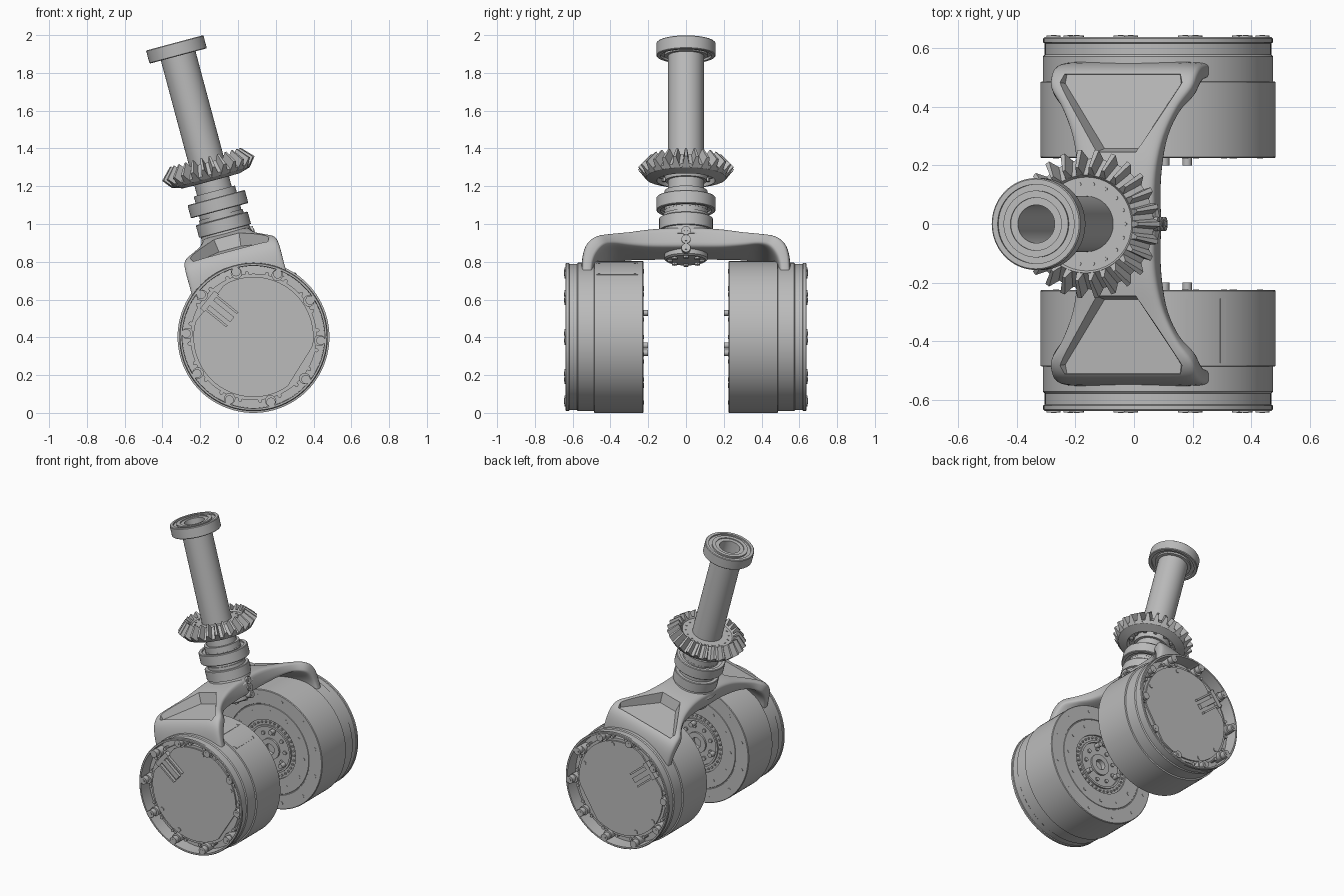
import bpy, bmesh
from math import sin, cos, pi, radians
from mathutils import Matrix, Vector

cube = bpy.data.objects.get("Cube")
if cube:
    bpy.data.objects.remove(cube, do_unlink=True)

grey = bpy.data.materials.new("machined_grey")
grey.use_nodes = True
COLOUR = (0.5, 0.5, 0.5, 1)
grey.diffuse_color = COLOUR
grey.node_tree.nodes["Principled BSDF"].inputs["Base Color"].default_value = COLOUR

# Frames: tilted steering axis, and one wheel axis per side (local z points outwards)
HUB = Matrix.Translation((0.082, 0, 0.402))
TILT = HUB @ Matrix.Rotation(radians(-15), 4, 'Y')


def wheel_frame(side):
    return HUB @ Matrix(((1, 0, 0, 0), (0, 0, side, 0), (0, 1, 0, 0), (0, 0, 0, 1)))


def finish(name, bm, frame, angle=30):
    bm.transform(frame)
    bmesh.ops.recalc_face_normals(bm, faces=bm.faces)
    mesh = bpy.data.meshes.new(name)
    bm.to_mesh(mesh)
    bm.free()
    mesh.materials.append(grey)
    obj = bpy.data.objects.new(name, mesh)
    bpy.context.collection.objects.link(obj)
    bpy.ops.object.select_all(action='DESELECT')
    obj.select_set(True)
    bpy.context.view_layer.objects.active = obj
    bpy.ops.object.shade_smooth_by_angle(angle=radians(angle))
    return obj


def skin(bm, rings, closed):
    """Join rings of vertices with quads; close the tube or cap its ends."""
    count = len(rings)
    for i in range(count if closed else count - 1):
        a, b = rings[i], rings[(i + 1) % count]
        for j in range(len(a)):
            k = (j + 1) % len(a)
            bm.faces.new((a[j], a[k], b[k], b[j]))
    if not closed:
        bm.faces.new(rings[0])
        bm.faces.new(rings[-1])


def lathe(name, profile, frame, segs=64, closed=False):
    bm = bmesh.new()
    rings = [[bm.verts.new((r * cos(2 * pi * j / segs), r * sin(2 * pi * j / segs), h))
              for j in range(segs)] for r, h in profile]
    skin(bm, rings, closed)
    return finish(name, bm, frame)


def add_pin(bm, at, radius, low, high, segs=16):
    m = Matrix.Translation((at[0], at[1], (low + high) / 2))
    bmesh.ops.create_cone(bm, cap_ends=True, segments=segs, radius1=radius,
                          radius2=radius, depth=high - low, matrix=m)


def add_box(bm, centre, size, turn):
    m = turn @ Matrix.Translation(centre) @ Matrix.Diagonal((*size, 1))
    bmesh.ops.create_cube(bm, size=1, matrix=m)


def polar(r, degrees):
    return r * cos(radians(degrees)), r * sin(radians(degrees))


def pin_circle(name, frame, radius, angles, pin, low, high, segs=16):
    bm = bmesh.new()
    for a in angles:
        add_pin(bm, polar(radius, a), pin, low, high, segs)
    return finish(name, bm, frame)


def spread(count, start=0):
    return [start + 360 * i / count for i in range(count)]


# Hollow shaft with the bearing at its top
lathe("shaft", [(.065, .5), (.113, .5), (.113, .8), (.095, .8), (.095, 1.606), (.065, 1.606)],
      TILT, closed=True)


def bearing(name, low, high):
    lathe(name + "_outer_ring", [(.135, low), (.153, low), (.157, low + .004), (.157, high - .004),
                                 (.153, high), (.135, high)], TILT, closed=True)
    lathe(name + "_seal", [(.09, low + .012), (.14, low + .012), (.14, high - .01),
                           (.09, high - .01)], TILT, closed=True)
    lathe(name + "_inner_ring", [(.09, low), (.114, low), (.114, high), (.09, high)],
          TILT, closed=True)


bearing("top_bearing", 1.54, 1.612)
bearing("lower_bearing", .692, .764)
lathe("neck_collar", [(.09, .53), (.15, .53), (.135, .555), (.132, .58), (.142, .582),
                      (.142, .646), (.138, .65), (.12, .65), (.12, .67), (.09, .67)],
      TILT, closed=True)

# Bevel gear
lathe("gear_body", [(.09, .855), (.11, .855), (.115, .89), (.148, .89), (.154, .856),
                    (.212, .873), (.223, .89), (.167, .955), (.16, .945), (.09, .945)],
      TILT, closed=True)
bm = bmesh.new()
TEETH = 26
for i in range(TEETH):
    turn = Matrix.Rotation(2 * pi * i / TEETH, 4, 'Z')
    ends = []
    for root_r, root_h, tip_r, tip_h, wide, thin in ((.213, .873, .254, .923, .021, .008),
                                                     (.158, .943, .194, .985, .014, .005)):
        ends.append([bm.verts.new(turn @ Vector(p)) for p in (
            (root_r, -wide, root_h), (tip_r, -thin, tip_h),
            (tip_r, thin, tip_h), (root_r, wide, root_h))])
    skin(bm, ends, False)
finish("gear_teeth", bm, TILT)
pin_circle("gear_screws", TILT, .138, spread(18), .006, .94, .949, 8)
pin_circle("gear_under_screws", TILT, .132, spread(12), .012, .87, .895, 10)

# Yoke: rounded box section swept over the top and down into both housings
# (upper y, upper height, lower y, lower height, half width)
half = [(0, .572, 0, .45, .14), (.1, .57, .1, .45, .137), (.2, .56, .2, .45, .143),
        (.3, .541, .3, .453, .163), (.4, .52, .38, .452, .203), (.475, .496, .43, .43, .248),
        (.526, .455, .468, .383, .258), (.55, .385, .487, .33, .258), (.557, .27, .492, .26, .258)]
stations = [Vector((-a, b, -c, d, w)) for a, b, c, d, w in half[:0:-1]] + [Vector(s) for s in half]
path = []
for i in range(len(stations) - 1):
    p0, p1, p2 = stations[max(i - 1, 0)], stations[i], stations[i + 1]
    p3 = stations[min(i + 2, len(stations) - 1)]
    for f in (0, .25, .5, .75):
        path.append(p1 + (p2 - p0) * (f / 2) + (p0 * 2 - p1 * 5 + p2 * 4 - p3) * (f * f / 2)
                    + (p1 * 3 - p0 - p2 * 3 + p3) * (f ** 3 / 2))
path.append(stations[-1])


def rounded(c):
    return (1 if c > 0 else -1) * abs(c) ** .36


bm = bmesh.new()
rings = []
for s in path:
    top, low = Vector((0, s[0], s[1])), Vector((0, s[2], s[3]))
    ring = []
    for j in range(32):
        a = 2 * pi * (j + .5) / 32
        point = (top + low) / 2 + (top - low) / 2 * rounded(sin(a))
        point.x = s[4] * rounded(cos(a))
        ring.append(bm.verts.new(point))
    rings.append(ring)
skin(bm, rings, False)
yoke = finish("yoke", bm, TILT, 40)

# Tapered flat-floored pockets in the top of both yoke arms
for side in (-1, 1):
    bm = bmesh.new()
    outline = [(-.06, .258, .482), (.06, .258, .482), (.205, .48, .458), (.2, .51, .455),
               (-.2, .51, .455), (-.205, .48, .458)]
    floor = [bm.verts.new((u, side * y, t)) for u, y, t in outline]
    lid = [bm.verts.new((u * 1.25, side * (y + (y - .4) * .15), .6)) for u, y, t in outline]
    skin(bm, [floor, lid], False)
    cutter = finish("pocket_cutter", bm, TILT)
    cutter.hide_render = True
    cut = yoke.modifiers.new("pocket", 'BOOLEAN')
    cut.operation, cut.solver, cut.object = 'DIFFERENCE', 'EXACT', cutter
    bpy.context.view_layer.objects.active = yoke
    bpy.ops.object.modifier_apply(modifier=cut.name)
    bpy.data.objects.remove(cutter, do_unlink=True)
yoke.select_set(True)
bpy.ops.object.shade_smooth_by_angle(angle=radians(35))

lathe("yoke_boss", [(.105, .42), (.115, .428), (.115, .48)], TILT)
pin_circle("boss_bolts", TILT, .085, spread(8), .014, .41, .43, 12)
SIDEWAYS = TILT @ Matrix.Rotation(pi / 2, 4, 'Y')
bm = bmesh.new()
for t in (.545, .497, .45):
    add_pin(bm, (-t, 0), .024, .1, .148)
    add_pin(bm, (-t, 0), .011, .14, .151, 6)
finish("yoke_bolts", bm, SIDEWAYS)

# Wheel motors
for side, word in ((-1, "front"), (1, "rear")):
    frame = wheel_frame(side)
    lathe(word + "_wheel_housing", [
        (.02, .26), (.035, .26), (.035, .228), (.07, .228), (.07, .24), (.15, .24), (.15, .226),
        (.163, .226), (.163, .237), (.2, .237), (.2, .225), (.3, .225), (.302, .228), (.306, .228),
        (.308, .225), (.398, .225), (.402, .229), (.402, .485), (.393, .487), (.393, .572),
        (.387, .578), (.387, .617), (.392, .62), (.392, .634), (.388, .638), (.378, .638),
        (.376, .55), (.02, .55)], frame, 96)

    # Sunken cover disc with two flats
    bm = bmesh.new()
    rim = []
    for i in range(72):
        a = 2 * pi * i / 72
        flat = max(cos(a - radians(-32)), cos(a - radians(142)), .1)
        rim.append(polar(min(.318, .292 / flat), 5 * i))
    skin(bm, [[bm.verts.new((x, y, h)) for x, y in rim] for h in (.54, .595)], False)
    finish(word + "_cover", bm, frame)

    # Raised ring around the cover, carrying the rim bolts
    lathe(word + "_cover_ring", [(.28, .54), (.335, .54), (.335, .585), (.28, .585)],
          frame, 72, closed=True)
    pin_circle(word + "_bolt_bosses", frame, .35, spread(10, -3), .03, .54, .61)
    pin_circle(word + "_rim_bolts", frame, .357, spread(10, -3), .024, .6, .644)
    pin_circle(word + "_rim_bolt_sockets", frame, .357, spread(10, -3), .011, .6, .646, 6)
    pin_circle(word + "_rim_studs", frame, .34, spread(20, 6), .011, .54, .592, 10)
    pin_circle(word + "_cover_screws", frame, .295, (78, 20, 214, 247), .014, .58, .6, 12)

    # Cable connector on the cover
    bm = bmesh.new()
    turn = Matrix.Rotation(radians(141), 4, 'Z')
    for offset, width in ((-.045, .012), (.045, .012), (0, .035)):
        add_box(bm, (.22, offset, .6), (.15, width, .03), turn)
    add_box(bm, (.3, 0, .6), (.03, .12, .034), turn)
    finish(word + "_connector", bm, frame)

    # Inner face hardware
    pin_circle(word + "_hub_pins", frame, .13, spread(3, 80), .016, .2, .245)
    pin_circle(word + "_hub_bolts", frame, .11, spread(9), .013, .23, .245, 10)
    pin_circle(word + "_ring_studs", frame, .182, spread(36), .007, .228, .24, 8)
    pin_circle(word + "_face_bolts", frame, .26, spread(12), .011, .223, .23, 10)
    pin_circle(word + "_edge_bolts", frame, .36, spread(12, 15), .011, .223, .23, 10)

# Clamp strips on the front housing only
bm = bmesh.new()
for angle in (75, 56.5):
    turn = Matrix.Rotation(radians(angle), 4, 'Z')
    add_box(bm, (.4, 0, .365), (.008, .022, .22), turn)
    for h in (.27, .46):
        add_box(bm, (.402, 0, h), (.008, .012, .012), turn)
finish("front_clamp_strips", bm, wheel_frame(-1))
